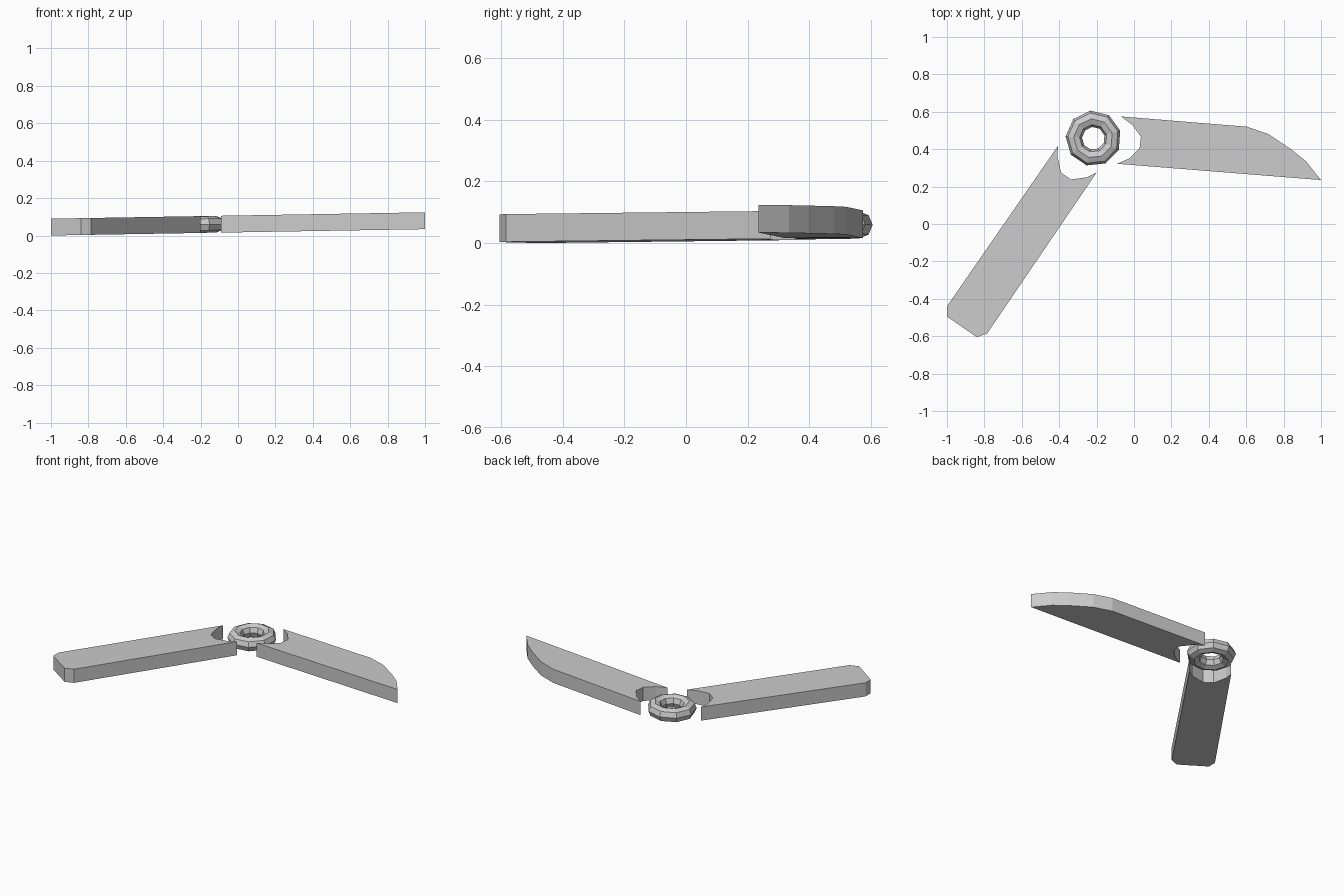
import bpy, bmesh, math

if "Cube" in bpy.data.objects:
    bpy.data.objects.remove(bpy.data.objects["Cube"])

SLOPE = 0.017      # the whole model leans slightly up towards +x
THICK = 0.09


def base_z(x):
    return SLOPE * (x + 1)


def plate(name, outline):
    """Flat plate extruded from a top-view outline, lying on the leaning plane."""
    bm = bmesh.new()
    face = bm.faces.new([bm.verts.new((x, y, base_z(x))) for x, y in outline])
    ext = bmesh.ops.extrude_face_region(bm, geom=[face])
    top = [v for v in ext["geom"] if isinstance(v, bmesh.types.BMVert)]
    bmesh.ops.translate(bm, verts=top, vec=(0, 0, THICK))
    bmesh.ops.recalc_face_normals(bm, faces=bm.faces)
    mesh = bpy.data.meshes.new(name)
    bm.to_mesh(mesh)
    bm.free()
    obj = bpy.data.objects.new(name, mesh)
    bpy.context.collection.objects.link(obj)
    return obj


# Curved blade with a notch at the pivot end
plate("curved_blade", [
    (-0.07, 0.575), (0.605, 0.52), (0.72, 0.48), (0.84, 0.40), (0.92, 0.335),
    (1.0, 0.235), (-0.09, 0.322), (-0.027, 0.35), (0.03, 0.405),
    (0.037, 0.467), (-0.01, 0.53)])

# Straight arm with a clipped tip and a matching notch
plate("straight_arm", [
    (-0.405, 0.42), (-1.0, -0.44), (-1.0, -0.495), (-0.84, -0.605),
    (-0.785, -0.585), (-0.20, 0.275), (-0.25, 0.25), (-0.337, 0.238),
    (-0.39, 0.275), (-0.41, 0.365)])

# Nine-sided pivot ring
cx, cy = -0.217, 0.458
bpy.ops.mesh.primitive_torus_add(
    major_segments=9, minor_segments=8, major_radius=0.105, minor_radius=0.044,
    location=(cx, cy, base_z(cx) + THICK / 2),
    rotation=(0, -math.atan(SLOPE), math.radians(16)))
bpy.context.object.name = "pivot_ring"
